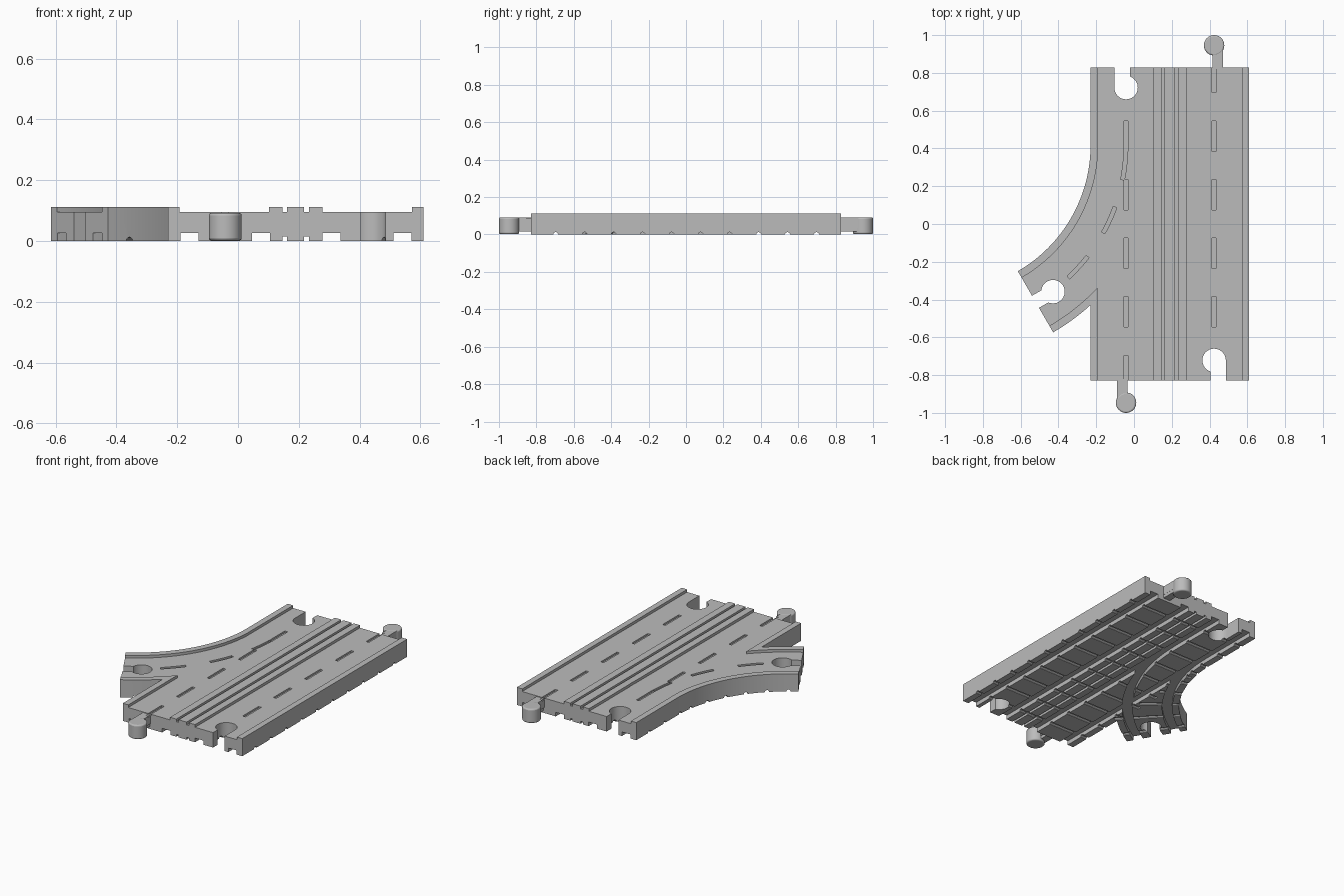
import bpy, bmesh
from math import radians, sin, cos, pi

cube = bpy.data.objects.get("Cube")
if cube:
    bpy.data.objects.remove(cube)

grey = bpy.data.materials.new("track_grey")
grey.use_nodes = True
grey.diffuse_color = (0.5, 0.5, 0.5, 1)
grey.node_tree.nodes["Principled BSDF"].inputs["Base Color"].default_value = (0.5, 0.5, 0.5, 1)

TOP, ROAD, GROOVE = 0.112, 0.095, 0.026
CX, CY = -1.0, 0.417            # centre of the branch curve
LANE_R, HALF = 0.957, 0.187     # branch lane radius and half width
MID = 0.19                      # centre of the straight section
LANES = (-0.042, 0.424)


def finish(name, bm):
    bmesh.ops.recalc_face_normals(bm, faces=bm.faces)
    mesh = bpy.data.meshes.new(name)
    bm.to_mesh(mesh)
    bm.free()
    mesh.materials.append(grey)
    obj = bpy.data.objects.new(name, mesh)
    bpy.context.collection.objects.link(obj)
    return obj


def prism(name, outlines, z0, z1):
    bm = bmesh.new()
    for pts in outlines:
        face = bm.faces.new([bm.verts.new((x, y, z0)) for x, y in pts])
        new = bmesh.ops.extrude_face_region(bm, geom=[face])["geom"]
        verts = [v for v in new if isinstance(v, bmesh.types.BMVert)]
        bmesh.ops.translate(bm, verts=verts, vec=(0, 0, z1 - z0))
    return finish(name, bm)


def rect(x0, x1, y0, y1):
    return [(x0, y0), (x1, y0), (x1, y1), (x0, y1)]


def polar(r, deg):
    return CX + r * cos(radians(deg)), CY - r * sin(radians(deg))


def arc(r0, r1, a0, a1, n=32):
    angles = [a0 + (a1 - a0) * i / n for i in range(n + 1)]
    return [polar(r0, a) for a in angles] + [polar(r1, a) for a in reversed(angles)]


def rods(name, lines, radius):
    """Thin horizontal rods along ground lines, used for the tie notches."""
    bm = bmesh.new()
    for (xa, ya), (xb, yb) in lines:
        length = ((xb - xa) ** 2 + (yb - ya) ** 2) ** 0.5
        nx, ny = -(yb - ya) / length, (xb - xa) / length
        rings = []
        for x, y in ((xa, ya), (xb, yb)):
            rings.append([bm.verts.new((x + nx * radius * cos(t), y + ny * radius * cos(t), radius * sin(t)))
                          for t in (2 * pi * (k + 0.5) / 10 for k in range(10))])
        a, b = rings
        bm.faces.new(a)
        bm.faces.new(b[::-1])
        for k in range(10):
            j = (k + 1) % 10
            bm.faces.new((a[k], b[k], b[j], a[j]))
    return finish(name, bm)


def combine(target, tool, operation="DIFFERENCE"):
    tool.hide_render = True
    mod = target.modifiers.new("combine", "BOOLEAN")
    mod.operation, mod.solver, mod.object = operation, "EXACT", tool
    bpy.context.view_layer.objects.active = target
    bpy.ops.object.modifier_apply(modifier=mod.name)
    bpy.data.objects.remove(tool)


def smooth(obj):
    bpy.ops.object.select_all(action="DESELECT")
    obj.select_set(True)
    bpy.context.view_layer.objects.active = obj
    bpy.ops.object.shade_smooth_by_angle(angle=radians(30))


# Slab: straight double section, curved branch and connector necks
track = prism("track_body", [rect(MID - 0.42, MID + 0.42, -0.828, 0.828)], 0, TOP)
combine(track, prism("branch", [arc(LANE_R - HALF, LANE_R + HALF, 0, 60)], 0, TOP), "UNION")
necks = [rect(LANES[0] - 0.047, LANES[0] + 0.008, -0.93, -0.8),
         rect(LANES[1] - 0.008, LANES[1] + 0.047, 0.8, 0.93)]
combine(track, prism("necks", necks, 0.035, 0.091), "UNION")

# Sunken road surfaces between the kerbs
roads = [rect(MID + s * 0.235 - 0.147, MID + s * 0.235 + 0.147, -0.86, 0.86) for s in (-1, 1)]
combine(track, prism("roads", roads, ROAD, 0.2))
combine(track, prism("branch_road", [arc(LANE_R - 0.147, LANE_R + 0.147, 0, 64)], ROAD, 0.2))

# Narrow slots in the median, above and below
slots = [rect(MID + s * 0.036 - 0.008, MID + s * 0.036 + 0.008, -0.9, 0.9) for s in (-1, 1)]
combine(track, prism("median_slots", slots, ROAD, 0.2))
combine(track, prism("median_slots_below", slots, -0.1, 0.015))

# Lane dashes
dashes = []
for lane, end in zip(LANES, (-0.775, 0.775)):
    for y in (-0.465, -0.155, 0.155, 0.465, end):
        dashes.append(rect(lane - 0.01, lane + 0.01, y - 0.08, y + 0.08))
combine(track, prism("dashes", dashes, 0.084, 0.2))
curved = [arc(LANE_R - 0.01, LANE_R + 0.01, a, a + 9, 8) for a in (2, 20, 38)]
combine(track, prism("curved_dashes", curved, 0.084, 0.2))

# Wheel grooves underneath
wheels = [rect(lane + s * 0.117 - 0.0295, lane + s * 0.117 + 0.0295, -0.9, 0.9)
          for lane in LANES for s in (-1, 1)]
combine(track, prism("wheel_grooves", wheels, -0.1, GROOVE))
for s in (-1, 1):
    r = LANE_R + s * 0.117
    combine(track, prism("curved_groove", [arc(r - 0.0295, r + 0.0295, 0, 64)], -0.1, GROOVE))

# Tie notches underneath
ties = [((-0.23 - 0.005, y), (0.65, y)) for y in (-0.697 + 0.155 * k for k in range(10))]
combine(track, rods("ties", ties, 0.013))
radial = []
for k in range(1, 7):
    a = 9.3 * k
    reach = min(LANE_R + 0.2, 0.79 / cos(radians(a)) + 0.01)
    radial.append((polar(LANE_R - 0.2, a), polar(reach, a)))
combine(track, rods("branch_ties", radial, 0.013))

# Connector sockets: round hole with a slot out to the end
ex, ey = polar(LANE_R, 60)
sockets = [(LANES[0], 0.722, 90, -0.02, 0.062),
           (LANES[1], -0.722, -90, -0.02, 0.062),
           (ex + 0.107 * cos(pi / 6), ey + 0.107 * sin(pi / 6), 210, -0.037, 0.037)]
for x, y, deg, v0, v1 in sockets:
    c, s = cos(radians(deg)), sin(radians(deg))
    circle = [(x + 0.062 * cos(2 * pi * k / 40), y + 0.062 * sin(2 * pi * k / 40)) for k in range(40)]
    slot = [(x + u * c - v * s, y + u * s + v * c) for u, v in rect(0, 0.2, v0, v1)]
    combine(track, prism("hole", [circle], -0.1, 0.2))
    combine(track, prism("slot", [slot], -0.1, 0.2))
smooth(track)

# Round connector heads
for name, x, y in (("front_connector", LANES[0], -0.946), ("back_connector", LANES[1], 0.946)):
    bpy.ops.mesh.primitive_cylinder_add(vertices=40, radius=0.054, depth=0.09, location=(x, y, 0.047))
    head = bpy.context.object
    head.name = name
    head.data.materials.append(grey)
    bevel = head.modifiers.new("soft_rim", "BEVEL")
    bevel.width, bevel.segments = 0.008, 3
    smooth(head)

# Lower webs joining the heads to the slab
for name, s, x in (("front_neck", -1, LANES[0] - 0.022), ("back_neck", 1, LANES[1] + 0.022)):
    prism(name, [rect(x - 0.024, x + 0.024, *sorted((s * 0.82, s * 0.94)))], 0.015, 0.089)
